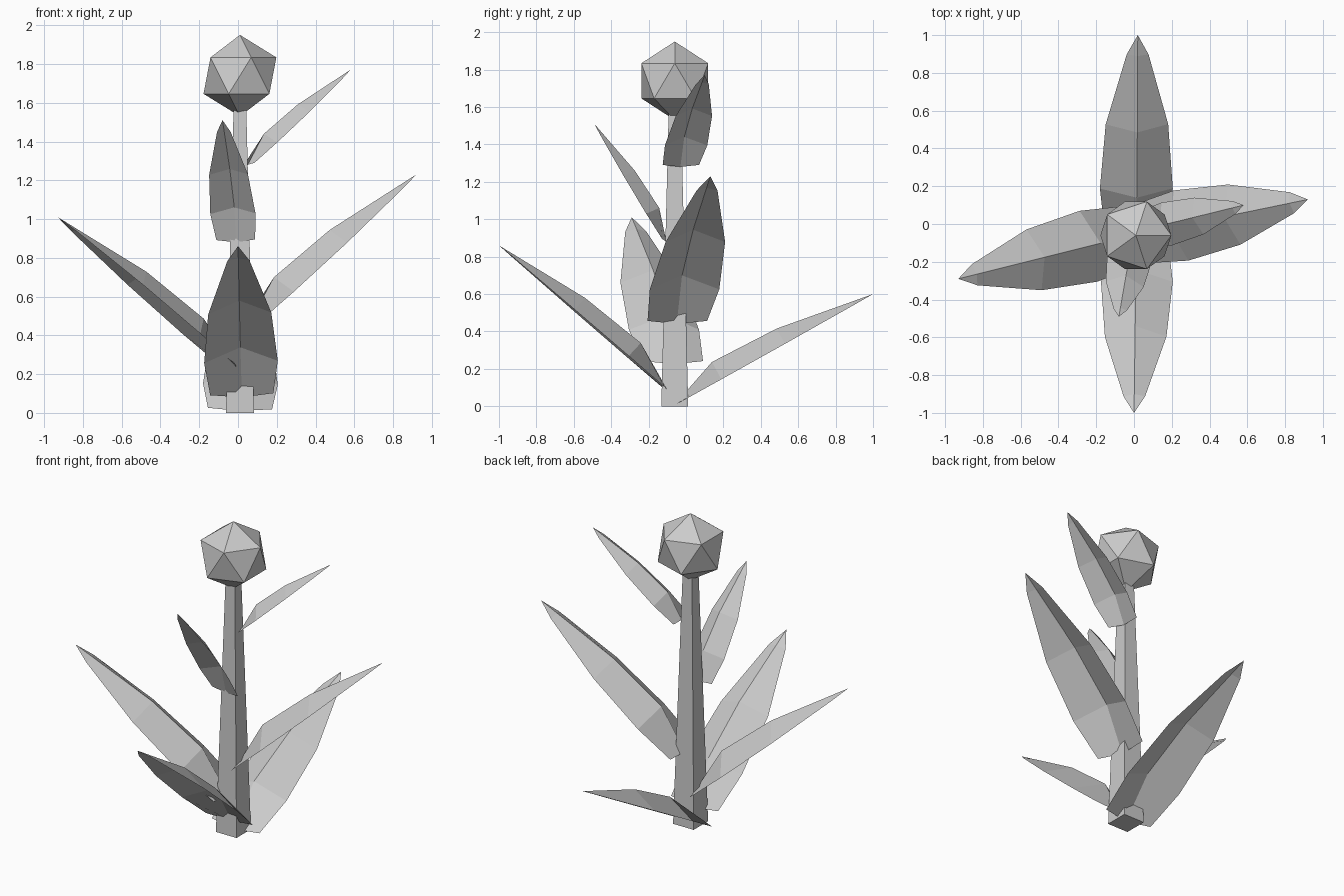
import bpy, bmesh
from math import radians, sqrt
from mathutils import Vector, Matrix

if "Cube" in bpy.data.objects:
    bpy.data.objects.remove(bpy.data.objects["Cube"])

CX, CY = 0.01, -0.06

# Tapered square stem
bpy.ops.mesh.primitive_cone_add(vertices=4, radius1=0.072 * sqrt(2), radius2=0.033 * sqrt(2),
                                depth=1.56, location=(CX, CY, 0.78),
                                rotation=(0, 0, radians(45)))
bpy.context.object.name = "stem"

# Faceted flower head
bpy.ops.mesh.primitive_ico_sphere_add(subdivisions=1, radius=0.21, location=(CX, CY, 1.74))
bpy.context.object.name = "flower_head"

# Leaf stations: edge distance, ridge distance, half width, ridge height
LENGTH = 1.195
STATIONS = [(0.025, 0.0, 0.163, 0.0),
            (0.28, 0.28, 0.19, 0.10),
            (0.663, 0.663, 0.163, 0.088),
            (1.08, 1.08, 0.057, 0.019)]


def leaf(name, base, tip, roll=0):
    """Folded leaf running from base to tip, ridge on the upper side."""
    base, tip = Vector(base), Vector(tip)
    along = (tip - base).normalized()
    side = Vector((0, 0, 1)).cross(along).normalized()
    side = Matrix.Rotation(radians(roll), 3, along) @ side
    up = along.cross(side)
    s = (tip - base).length / LENGTH

    bm = bmesh.new()
    put = lambda u, w, h: bm.verts.new(base + s * (u * along + w * side + h * up))
    rows = [(put(ue, w, 0), put(ur, 0, h), put(ue, -w, 0)) for ue, ur, w, h in STATIONS]
    for a, b in zip(rows, rows[1:]):
        for i in (0, 1):
            bm.faces.new((a[i], a[i + 1], b[i + 1], b[i]))
    end = put(LENGTH, 0, 0)
    for i in (0, 1):
        bm.faces.new((rows[-1][i], rows[-1][i + 1], end))
    mesh = bpy.data.meshes.new(name)
    bm.to_mesh(mesh)
    bm.free()
    bpy.context.collection.objects.link(bpy.data.objects.new(name, mesh))


# Leaves spiralling up the stem
leaf("leaf_back_low", (0.01, -0.06, 0.01), (0.02, 1.0, 0.6), 1.5)
leaf("leaf_front_low", (0.02, -0.095, 0.08), (0.0, -1.0, 0.86), 2.5)
leaf("leaf_left", (-0.03, -0.065, 0.225), (-0.93, -0.29, 1.01))
leaf("leaf_right_low", (0.045, -0.05, 0.44), (0.92, 0.13, 1.23))
leaf("leaf_front_high", (-0.01, -0.105, 0.88), (-0.08, -0.49, 1.51), 2)
leaf("leaf_right_high", (0.05, -0.03, 1.28), (0.58, 0.1, 1.77))
